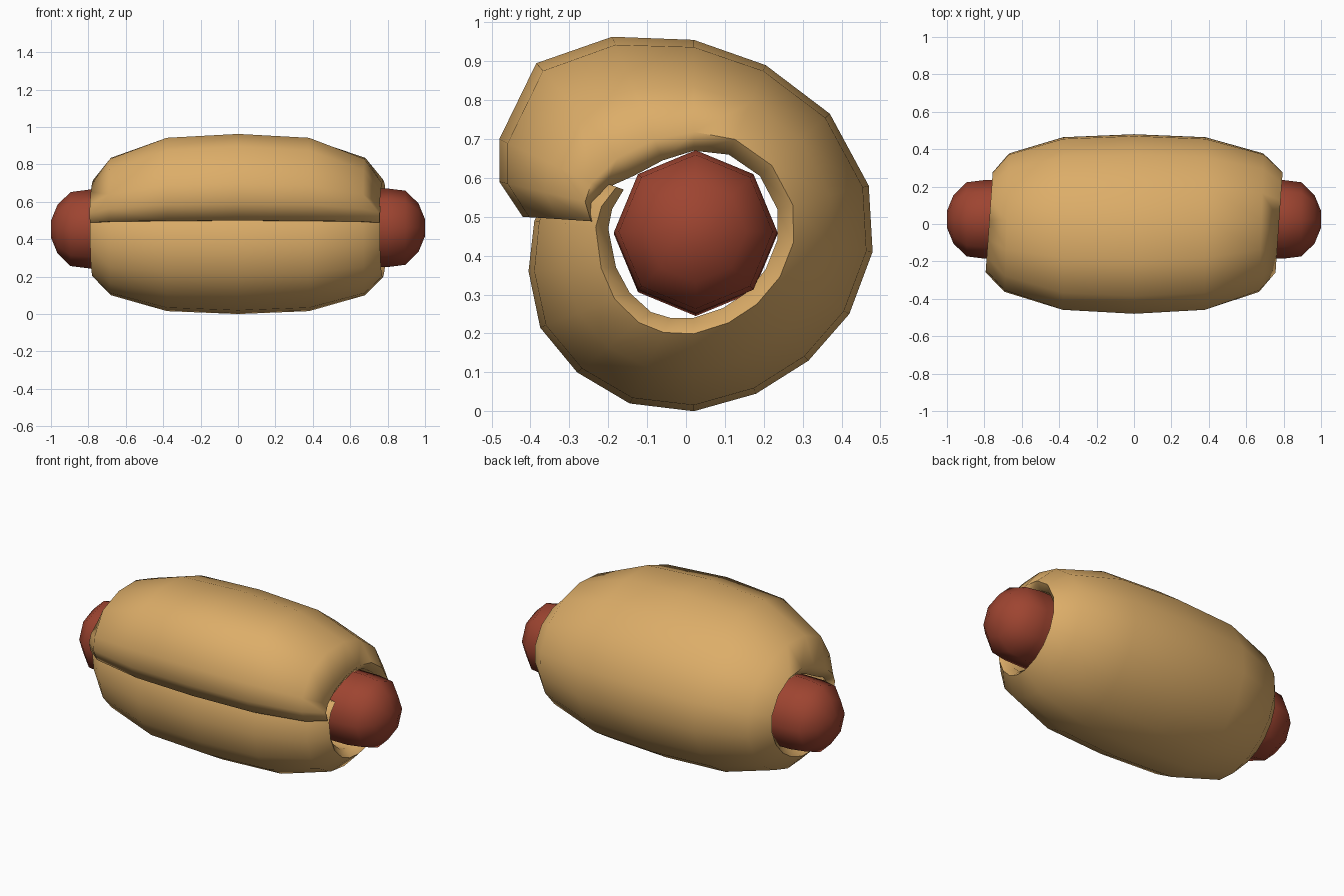
import bpy, bmesh, math

if "Cube" in bpy.data.objects:
    bpy.data.objects.remove(bpy.data.objects["Cube"])

CY, CZ = 0.02, 0.465  # axis of the roll


def material(name, rgb):
    m = bpy.data.materials.new(name)
    m.diffuse_color = (*rgb, 1)
    m.use_nodes = True
    m.node_tree.nodes["Principled BSDF"].inputs["Base Color"].default_value = m.diffuse_color
    return m


def loft(name, rings, mat, sharp=75):
    """Skin closed rings of equal length and cap both ends."""
    bm = bmesh.new()
    vs = [[bm.verts.new(p) for p in r] for r in rings]
    n = len(vs[0])
    for a, b in zip(vs, vs[1:]):
        for i in range(n):
            j = (i + 1) % n
            bm.faces.new((a[i], a[j], b[j], b[i]))
    bm.faces.new(vs[0])
    bm.faces.new(vs[-1][::-1])
    bmesh.ops.recalc_face_normals(bm, faces=bm.faces)
    for f in bm.faces:
        f.smooth = True
    me = bpy.data.meshes.new(name)
    bm.to_mesh(me)
    bm.free()
    me.set_sharp_from_angle(angle=math.radians(sharp))
    me.materials.append(mat)
    ob = bpy.data.objects.new(name, me)
    bpy.context.collection.objects.link(ob)
    return ob


dough = material("baked dough", (0.72, 0.42, 0.14))
meat = material("sausage red", (0.34, 0.058, 0.03))

# Sausage: eight-sided bar with rounded ends
half = [(1.0, 0.045), (0.965, 0.13), (0.895, 0.198), (0.80, 0.21)]
stations = [(-x, r) for x, r in half] + [(x, r) for x, r in half[::-1]]
loft("sausage", [[(x, 0.025 + r * math.sin(k * math.pi / 4),
                   0.458 + 0.004 * x + r * math.cos(k * math.pi / 4))
                  for k in range(8)] for x, r in stations], meat)

# Dough wrap: (outer y, outer z, inner y, inner z, flap weight) along the spiral
spiral = [
    (-0.27, 0.61, -0.16, 0.57, 0),
    (-0.35, 0.56, -0.19, 0.52, 0),
    (-0.39, 0.49, -0.20, 0.47, 0),
    (-0.405, 0.36, -0.18, 0.37, 0),
    (-0.375, 0.215, -0.145, 0.305, 0),
    (-0.28, 0.10, -0.09, 0.255, 0),
    (-0.145, 0.02, -0.04, 0.24, 0),
    (0.02, 0.0, 0.02, 0.24, 0),
    (0.18, 0.045, 0.095, 0.265, 0),
    (0.315, 0.13, 0.155, 0.305, 0),
    (0.42, 0.25, 0.205, 0.365, 0),
    (0.48, 0.41, 0.235, 0.44, 0),
    (0.47, 0.58, 0.235, 0.52, 0),
    (0.37, 0.765, 0.19, 0.605, 0),
    (0.205, 0.89, 0.11, 0.66, 0),
    (0.02, 0.955, 0.02, 0.67, 0),
    (-0.19, 0.963, -0.06, 0.645, 0),
    (-0.385, 0.895, -0.14, 0.61, 0.1),
    (-0.48, 0.70, -0.25, 0.59, 0.45),
    (-0.48, 0.59, -0.335, 0.56, 0.8),
    (-0.42, 0.50, -0.365, 0.50, 1.0),
]
# Cross-section of the wrap: (x, share of thickness, inward pull of the flap)
side = [(0.38, 0.935, 0.03), (0.68, 0.58, 0.16), (0.775, 0.17, 0.33),
        (0.735, 0.0, 0.33), (0.62, 0.0, 0.14), (0.36, 0.0, 0.03)]
section = [(0, 1, 0)] + side + [(0, 0, 0)] + [(-x, t, c) for x, t, c in side[::-1]]

rings = []
for oy, oz, iy, iz, w in spiral:
    ring = []
    for x, t, c in section:
        s = 1 - w * c
        y = CY + (iy + t * (oy - iy) - CY) * s
        z = CZ + (iz + t * (oz - iz) - CZ) * s
        ring.append((x + 0.11 * y * (1 - t) * abs(x), y, z))
    rings.append(ring)
loft("dough_wrap", rings, dough)
